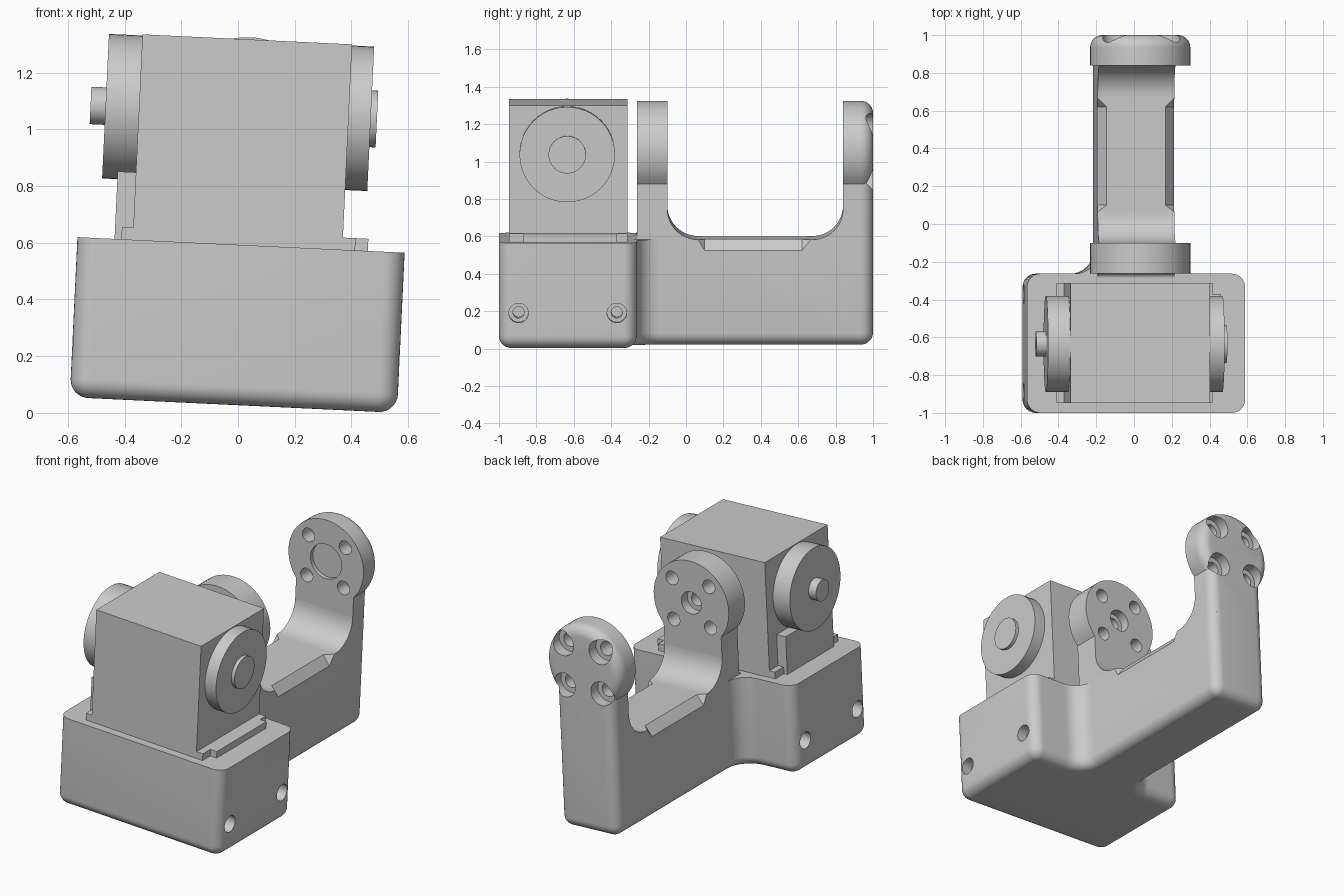
import bpy, bmesh, math
from mathutils import Matrix, Vector

if "Cube" in bpy.data.objects:
    bpy.data.objects.remove(bpy.data.objects["Cube"])

TILT = Matrix.Rotation(math.radians(2.73), 4, 'Y')   # whole model leans sideways
CX, HALF = -0.0175, 0.203                            # arm centre and half width
FLOOR, DECK, AXIS = 0.027, 0.592, 1.06               # underside, deck, pivot height
HEAD, ROUND = 0.265, 0.065

grey = bpy.data.materials.new("light_grey")
grey.use_nodes = True
grey.diffuse_color = (0.6, 0.6, 0.6, 1)
grey.node_tree.nodes["Principled BSDF"].inputs["Base Color"].default_value = grey.diffuse_color


def mesh_object(name, bm):
    bmesh.ops.remove_doubles(bm, verts=bm.verts, dist=0.0002)
    bmesh.ops.recalc_face_normals(bm, faces=bm.faces)
    me = bpy.data.meshes.new(name)
    bm.to_mesh(me)
    bm.free()
    ob = bpy.data.objects.new(name, me)
    bpy.context.collection.objects.link(ob)
    return ob


def finish(ob, cutters=()):
    """Cut the holes, tilt the part, shade it and give it its colour."""
    for c in cutters:
        mod = ob.modifiers.new("cut", 'BOOLEAN')
        mod.operation, mod.solver, mod.object = 'DIFFERENCE', 'EXACT', c
    bpy.context.view_layer.update()
    dg = bpy.context.evaluated_depsgraph_get()
    me = bpy.data.meshes.new_from_object(ob.evaluated_get(dg))
    ob.modifiers.clear()
    ob.data = me
    for c in cutters:
        bpy.data.objects.remove(c)
    me.transform(TILT)
    me.materials.clear()
    me.materials.append(grey)
    me.shade_smooth()
    me.set_sharp_from_angle(angle=math.radians(30))
    return ob


def loft(name, rings):
    bm = bmesh.new()
    loops = [[bm.verts.new(p) for p in ring] for ring in rings]
    n = len(loops[0])
    for a, b in zip(loops, loops[1:]):
        for i in range(n):
            j = (i + 1) % n
            bm.faces.new((a[i], a[j], b[j], b[i]))
    bm.faces.new(loops[0])
    bm.faces.new(loops[-1])
    return mesh_object(name, bm)


def box(name, x, y, z):
    bm = bmesh.new()
    bmesh.ops.create_cube(bm, size=1)
    for v in bm.verts:
        v.co = [r[0] if c < 0 else r[1] for c, r in zip(v.co, (x, y, z))]
    return mesh_object(name, bm)


def cyl(name, axis, start, end, u, z, r):
    """Cylinder along x (u is y) or along y (u is x)."""
    bm = bmesh.new()
    mid = (start + end) / 2
    turn = Matrix.Rotation(math.pi / 2, 4, 'Y' if axis == 'x' else 'X')
    place = Vector((mid, u, z) if axis == 'x' else (u, mid, z))
    bmesh.ops.create_cone(bm, cap_ends=True, segments=48, radius1=r, radius2=r,
                          depth=abs(end - start), matrix=Matrix.Translation(place) @ turn)
    return mesh_object(name, bm)


def round_levels():
    """Inset and height steps of a rounded edge, from the face outward."""
    for i in range(9):
        a = math.pi / 2 * i / 8
        yield ROUND * (1 - math.sin(a)), ROUND * (1 - math.cos(a))


# Plan of base block and arm: a T with rounded corners and inner fillets
PLAN = [(-0.595, -1, 0.07), (0.56, -1, 0.07), (0.56, -0.263, 0.07),
        (CX + HALF, -0.263, 0.12), (CX + HALF, 1, 0.066), (CX - HALF, 1, 0.066),
        (CX - HALF, -0.263, 0.12), (-0.595, -0.263, 0.07)]


def plan_ring(d, z):
    pts, n = [], len(PLAN)
    for i, (x, y, r) in enumerate(PLAN):
        p = Vector((x, y))
        u = (p - Vector(PLAN[i - 1][:2])).normalized()
        v = (Vector(PLAN[(i + 1) % n][:2]) - p).normalized()
        rho = r - d if u.cross(v) > 0 else r + d
        for k in range(9):
            t = math.pi / 2 * k / 8
            q = p - u * r + v * r + rho * (u * math.sin(t) - v * math.cos(t))
            pts.append((q.x, q.y, z))
    return pts


def head_ring(d, y):
    """Outline of an upright plate: straight neck under a round head."""
    w, r = HALF - d, HEAD - d
    a = math.acos(w / r)
    pts = [(CX + w, y, DECK)]
    for i in range(49):
        t = -a + (math.pi + 2 * a) * i / 48
        pts.append((CX + r * math.cos(t), y, AXIS + r * math.sin(t)))
    return pts + [(CX - w, y, DECK)]


# Base and arm, with screw holes in both sides and scooped arm edges
base = loft("base_and_arm", [plan_ring(d, FLOOR + h) for d, h in round_levels()]
            + [plan_ring(0, DECK)])
cuts = []
for side, face in ((1, 0.56), (-1, -0.595)):
    for y in (-0.895, -0.37):
        for r, depth in ((0.052, 0.07), (0.03, 0.2)):
            cuts.append(cyl("cut", 'x', face - side * depth, face + side * 0.05, y, 0.217, r))
    bm = bmesh.new()
    for off, z, y0, y1 in ((0.15, 0.6, 0.1, 0.62), (0.23, 0.6, 0.04, 0.7), (0.23, 0.5, 0.1, 0.62)):
        for y in (y0, y1):
            bm.verts.new((CX + side * off, y, z))
    bmesh.ops.convex_hull(bm, input=bm.verts)
    cuts.append(mesh_object("cut", bm))
finish(base, cuts)

BOLTS = [(CX + i * 0.13, AXIS + j * 0.13) for i in (-1, 1) for j in (-1, 1)]

# Inner plate: four bolt holes and a stepped centre hole
inner = loft("inner_plate", [head_ring(0, -0.263), head_ring(0, -0.1)])
cuts = [cyl("cut", 'y', -0.4, 0.1, x, z, 0.043) for x, z in BOLTS]
cuts += [cyl("cut", 'y', -0.16, 0.1, CX, AXIS, 0.07), cyl("cut", 'y', -0.4, 0, CX, AXIS, 0.04)]
finish(inner, cuts)

# Outer plate: rounded back, counterbored bolt holes, shallow round recess
rings = [head_ring(0, 0.84)] + [head_ring(d, 1 - h) for d, h in reversed(list(round_levels()))]
outer = loft("outer_plate", rings)
cuts = [cyl("cut", 'y', 0.7, 1.2, x, z, 0.043) for x, z in BOLTS]
cuts += [cyl("cut", 'y', 0.93, 1.1, x, z, 0.075) for x, z in BOLTS]
cuts.append(cyl("cut", 'y', 0.8, 0.865, CX, AXIS, 0.11))
finish(outer, cuts)


# Concave fillets where the plates meet the deck
def fillet(name, y, direction, r):
    prof = [(y, DECK)]
    for i in range(13):
        t = math.pi / 2 * i / 12
        prof.append((y + direction * r * (1 - math.cos(t)), DECK + r * (1 - math.sin(t))))
    finish(loft(name, [[(CX + s * HALF, p, z) for p, z in prof] for s in (-1, 1)]))


fillet("inner_plate_fillet", -0.1, 1, 0.165)
fillet("outer_plate_fillet", 0.84, -1, 0.165)
fillet("inner_plate_foot", -0.263, -1, 0.025)

# Motor housing with its side discs, hubs and mounting ledges
finish(box("motor_body", (-0.4, 0.34), (-0.947, -0.313), (DECK, 1.317)))
MY = -0.635
finish(cyl("left_disc", 'x', 0.34, 0.418, MY, 1.058, 0.255))
finish(cyl("left_hub", 'x', 0.418, 0.44, MY, 1.058, 0.1))
finish(cyl("right_disc", 'x', -0.4, -0.518, MY, 1.058, 0.255))
finish(cyl("right_hub", 'x', -0.518, -0.571, MY, 1.058, 0.066))
finish(box("left_ledge", (0.34, 0.385), (-0.947, -0.313), (DECK, 0.635)))
finish(box("left_ledge_step", (0.385, 0.43), (-0.87, -0.37), (DECK, 0.635)))
finish(box("right_ledge", (-0.44, -0.4), (-0.947, -0.313), (DECK, 0.635)))
finish(box("right_strut", (-0.464, -0.4), (-0.87, -0.4), (DECK, 0.83)))
